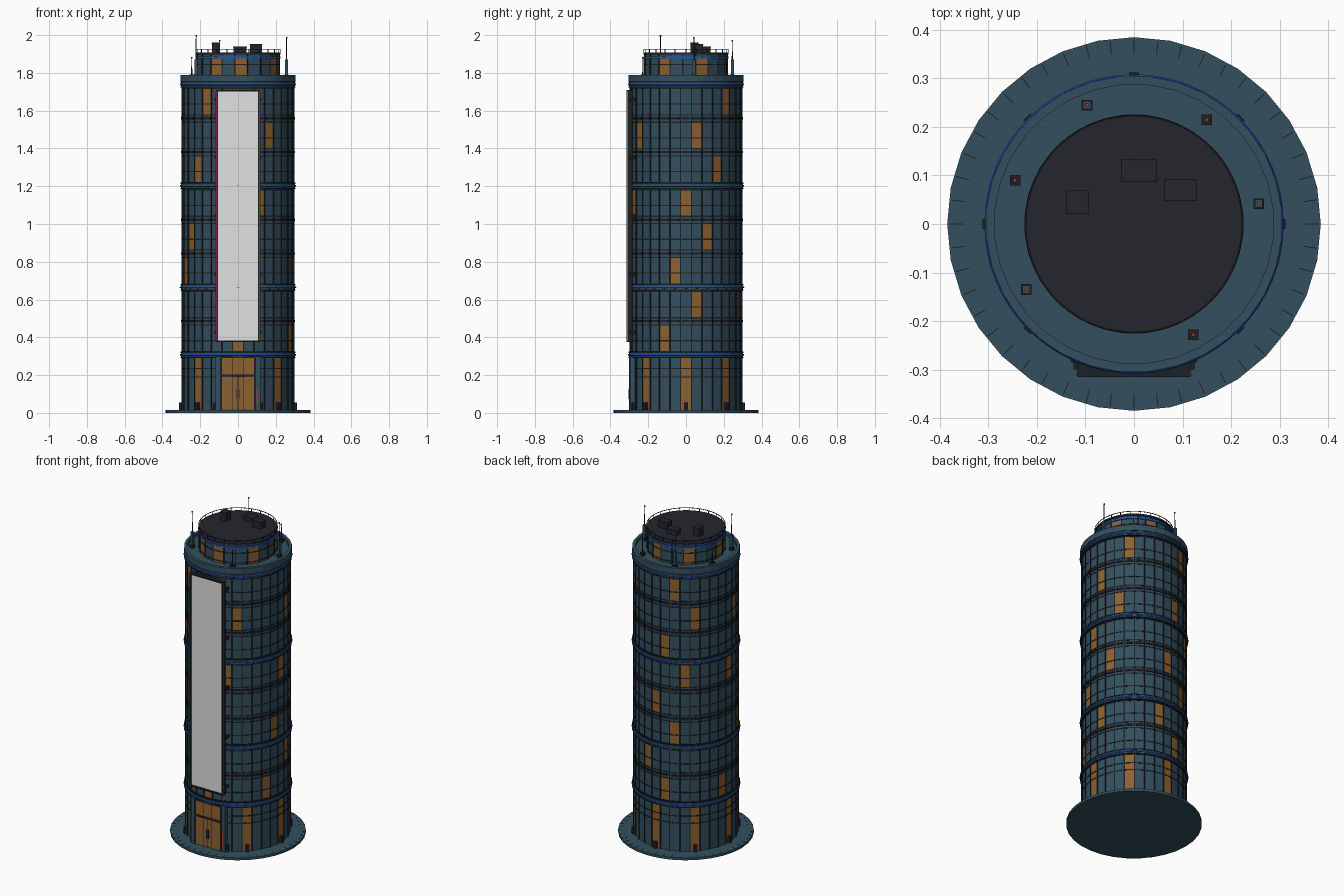
import bpy, bmesh, math
from mathutils import Matrix, Vector

if "Cube" in bpy.data.objects:
    bpy.data.objects.remove(bpy.data.objects["Cube"])


def material(name, *rgb):
    m = bpy.data.materials.new(name)
    m.use_nodes = True
    m.diffuse_color = (*rgb, 1)
    m.node_tree.nodes["Principled BSDF"].inputs["Base Color"].default_value = (*rgb, 1)
    return m


TEAL = material("slate teal", 0.033, 0.078, 0.113)
AMBER = material("amber window", 0.27, 0.12, 0.03)
DARK = material("dark metal", 0.012, 0.014, 0.018)
ROOF = material("charcoal", 0.018, 0.018, 0.027)
BLUE = material("neon blue", 0.01, 0.10, 0.55)
WHITE = material("screen white", 0.75, 0.75, 0.75)
PINK = material("neon pink", 0.8, 0.01, 0.15)
ORANGE = material("neon orange", 0.65, 0.08, 0.01)
RED = material("beacon red", 0.5, 0.03, 0.01)

SIDES = 32
STEP = 2 * math.pi / SIDES
R = 0.297
GROUND, FIRST, FLOOR, PANE = 0.015, 0.325, 0.179, 0.14


def finish(name, bm, *mats):
    bmesh.ops.recalc_face_normals(bm, faces=bm.faces)
    me = bpy.data.meshes.new(name)
    bm.to_mesh(me)
    bm.free()
    for m in mats:
        me.materials.append(m)
    ob = bpy.data.objects.new(name, me)
    bpy.context.collection.objects.link(ob)
    return ob


def add_box(bm, centre, size, angle=0.0):
    mat = (Matrix.Rotation(angle, 4, 'Z') @ Matrix.Translation(centre)
           @ Matrix.Diagonal((*size, 1)))
    bmesh.ops.create_cube(bm, size=1, matrix=mat)


def boxes(name, mat, items):
    """Each item is (centre, size, turn about the tower axis)."""
    bm = bmesh.new()
    for item in items:
        add_box(bm, *item)
    return finish(name, bm, mat)


def polar(r, a, z):
    # angle measured from the front, towards +x
    return Vector((r * math.sin(a), -r * math.cos(a), z))


def disc(name, mat, r, z0, z1, n=SIDES, x=0, y=0, top=None):
    bm = bmesh.new()
    bmesh.ops.create_cone(bm, cap_ends=True, segments=n, radius1=r,
                          radius2=r if top is None else top, depth=z1 - z0,
                          matrix=Matrix.Translation((x, y, (z0 + z1) / 2)))
    return finish(name, bm, mat)


def lathe(name, mat, profile, n=SIDES, shift=0.5):
    """Closed ring swept from a list of (radius, z) corners."""
    bm = bmesh.new()
    rings = [[bm.verts.new(polar(r, (i + shift) * 2 * math.pi / n, z)) for r, z in profile]
             for i in range(n)]
    k = len(profile)
    for i in range(n):
        a, b = rings[i], rings[(i + 1) % n]
        for j in range(k):
            bm.faces.new((a[j], b[j], b[(j + 1) % k], a[(j + 1) % k]))
    return finish(name, bm, mat)


def ring(name, mat, r0, r1, z0, z1, n=SIDES, shift=0.5):
    return lathe(name, mat, [(r0, z0), (r1, z0), (r1, z1), (r0, z1)], n, shift)


def glass_wall(name, r, levels, n, shift, lit):
    """Faceted wall; lit(row, column) picks the amber panes."""
    bm = bmesh.new()
    rows = [[bm.verts.new(polar(r, (j - 0.5 + shift) * 2 * math.pi / n, z)) for j in range(n)]
            for z in levels]
    for i in range(len(levels) - 1):
        for j in range(n):
            k = (j + 1) % n
            f = bm.faces.new((rows[i][j], rows[i][k], rows[i + 1][k], rows[i + 1][j]))
            f.material_index = int(lit(i, j))
    bm.faces.new(rows[0])
    bm.faces.new(rows[-1])
    return finish(name, bm, TEAL, AMBER)


# Plaza disc with radial paving joints
disc("plaza_base", TEAL, 0.385, 0, GROUND)
boxes("paving_joints", DARK, [((0.366, 0, GROUND), (0.027, 0.002, 0.002), math.tau * i / 48)
                              for i in range(48)])

# Main glazed shaft: panes alternate with spandrels
LIT = [{0, 6, 17, 23}, {9, 15}, {7, 18, 26}, {10, 16, 27}, {2, 8, 19, 24},
       {11, 17, 28}, {3, 9, 20, 25}, {12, 18, 29}]
levels = [GROUND, 0.3]
for k in range(8):
    levels += [FIRST + k * FLOOR, FIRST + k * FLOOR + PANE]
levels.append(1.77)


def shaft_lit(row, col):
    if row == 0:
        return col % 4 == 0
    return row % 2 == 0 and row < 17 and col in LIT[row // 2 - 1]


glass_wall("tower_glass", R, levels, SIDES, 0, shaft_lit)
boxes("vertical_mullions", DARK, [((0, -R, (GROUND + 1.75) / 2), (0.006, 0.007, 1.75 - GROUND),
                                   (i + 0.5) * STEP) for i in range(SIDES)])

# Thin horizontal bars at pane edges, plus a transom on each storey
bars = [0.19, 0.235]
for k in range(8):
    z = FIRST + k * FLOOR
    bars += [z, z + 0.057, z + PANE]
for z in bars:
    ring("window_bar", DARK, R - 0.004, R + 0.002, z - 0.003, z + 0.003)

# Floor ledges, with larger neon-lit belts on some storeys
for k in range(9):
    z = FIRST - 0.018 + k * FLOOR
    if k in (0, 2, 5, 8):
        ring("belt", TEAL, R - 0.01, 0.304, z - 0.014, z + 0.014)
        for s in (-1, 1):
            ring("belt_edge", DARK, R - 0.01, 0.306, z + s * 0.014 - 0.003, z + s * 0.014 + 0.003)
        lathe("neon_ring", BLUE, [(0.300 + 0.0085 * math.cos(a), z + 0.006 * math.sin(a))
                                  for a in (i * math.tau / 8 for i in range(8))], 64, 0)
    else:
        boxes("floor_ledge", DARK, [((0, -R, z), (0.045, 0.008, 0.012), i * STEP)
                                    for i in range(SIDES)])

# Parapet and terrace
ring("parapet", TEAL, 0.288, 0.306, 1.755, 1.79)
disc("terrace_floor", TEAL, 0.295, 1.76, 1.773)

# Upper drum
DRUM = 20
glass_wall("drum_glass", 0.221, [1.77, 1.785, 1.875, 1.9], DRUM, 0.25,
           lambda row, col: row < 2 and col % 3 == 0)
boxes("drum_mullions", DARK, [((0, -0.22, 1.835), (0.006, 0.007, 0.13),
                               (i + 0.75) * math.tau / DRUM) for i in range(DRUM)])
ring("drum_neon", BLUE, 0.215, 0.226, 1.877, 1.887, 40)
for z in (1.785, 1.845):
    ring("drum_bar", DARK, 0.215, 0.223, z - 0.003, z + 0.003, DRUM, 0.75)
disc("drum_roof", ROOF, 0.226, 1.898, 1.908, 48)
ring("roof_rail", DARK, 0.222, 0.225, 1.923, 1.926, 48)
boxes("roof_rail_posts", DARK, [((0, -0.2235, 1.915), (0.003, 0.003, 0.02), i * math.tau / 24)
                                for i in range(24)])

# Rooftop plant
for x, y, w, d, top in ((-0.117, 0.045, 0.042, 0.044, 1.96), (0.01, 0.11, 0.07, 0.042, 1.94),
                        (0.095, 0.07, 0.063, 0.042, 1.952)):
    h = top - 1.908
    boxes("roof_unit", ROOF, [((x, y, 1.908 + h / 2), (w, d, h), 0)])
    boxes("roof_unit_lid", DARK, [((x, y, top - 0.003), (w + 0.004, d + 0.004, 0.005), 0)])

# Terrace masts with beacons: three tall, three short
for x, y, top in ((-0.222, -0.135, 2.0), (0.257, 0.042, 1.99), (-0.097, 0.245, 1.975),
                  (0.15, 0.215, 1.885), (-0.245, 0.09, 1.885), (0.122, -0.228, 1.885)):
    boxes("mast_foot", DARK, [((x, y, 1.782), (0.022, 0.022, 0.02), 0)])
    if top > 1.9:
        boxes("mast_cabinet", TEAL, [((x, y, 1.83), (0.016, 0.016, 0.08), 0)])
    disc("mast_pole", DARK, 0.004, 1.79, top - 0.006, 6, x, y, 0.0018)
    disc("mast_beacon", RED, 0.004, top - 0.008, top, 8, x, y)

# Billboard on the front: screen, frame, neon edges and wall brackets
Z0, Z1 = 0.375, 1.71
zc, h = (Z0 + Z1) / 2, Z1 - Z0
boxes("billboard_back", ROOF, [((0, -0.294, zc), (0.216, 0.024, h - 0.01), 0)])
boxes("billboard_screen", WHITE, [((0, -0.304, zc), (0.212, 0.008, h - 0.016), 0)])
frame = [((0, -0.303, z), (0.232, 0.024, 0.009), 0) for z in (Z0 + 0.0045, Z1 - 0.0045)]
frame += [((s * 0.110, -0.301, zc), (0.008, 0.028, h), 0) for s in (-1, 1)]
boxes("billboard_frame", DARK, frame)
for name, mat, s in (("pink_edge_light", PINK, -1), ("orange_edge_light", ORANGE, 1)):
    boxes(name, mat, [((s * 0.116, -0.310, zc), (0.005, 0.007, h - 0.012), 0)])
boxes("billboard_brackets", DARK, [((s * 0.116, -0.285, Z0 + 0.05 + i * (h - 0.1) / 4),
                                    (0.018, 0.03, 0.016), 0) for s in (-1, 1) for i in range(5)])

# Entrance: flat portal with double doors and a window above
boxes("entrance_surround", TEAL, [((0, -0.28, 0.157), (0.236, 0.032, 0.285), 0)])
boxes("door_leaves", AMBER, [((s * 0.043, -0.297, 0.104), (0.082, 0.004, 0.172), 0)
                             for s in (-1, 1)])
boxes("door_top_window", AMBER, [((0, -0.297, 0.247), (0.168, 0.004, 0.088), 0)])
portal = [((s * 0.09, -0.297, 0.155), (0.009, 0.01, 0.28), 0) for s in (-1, 1)]
portal += [((0, -0.297, z), (0.18, 0.01, 0.01), 0) for z in (0.197, 0.295)]
portal += [((0, -0.297, 0.106), (0.004, 0.006, 0.18), 0)]
portal += [((s * 0.007, -0.302, 0.1), (0.004, 0.006, 0.055), 0) for s in (-1, 1)]
boxes("door_frame_and_handles", DARK, portal)
boxes("entrance_light", RED, [((0.102, -0.298, 0.09), (0.006, 0.004, 0.08), 0)])

# Small lamp posts around the foot of the tower
lamps = [math.radians(a) for a in (-23, 23, 45, 90, 135, 180, 225, 270, 315)]
boxes("foot_lamps", DARK, [((0, -0.303, 0.035), (0.02, 0.018, 0.04), a) for a in lamps])
